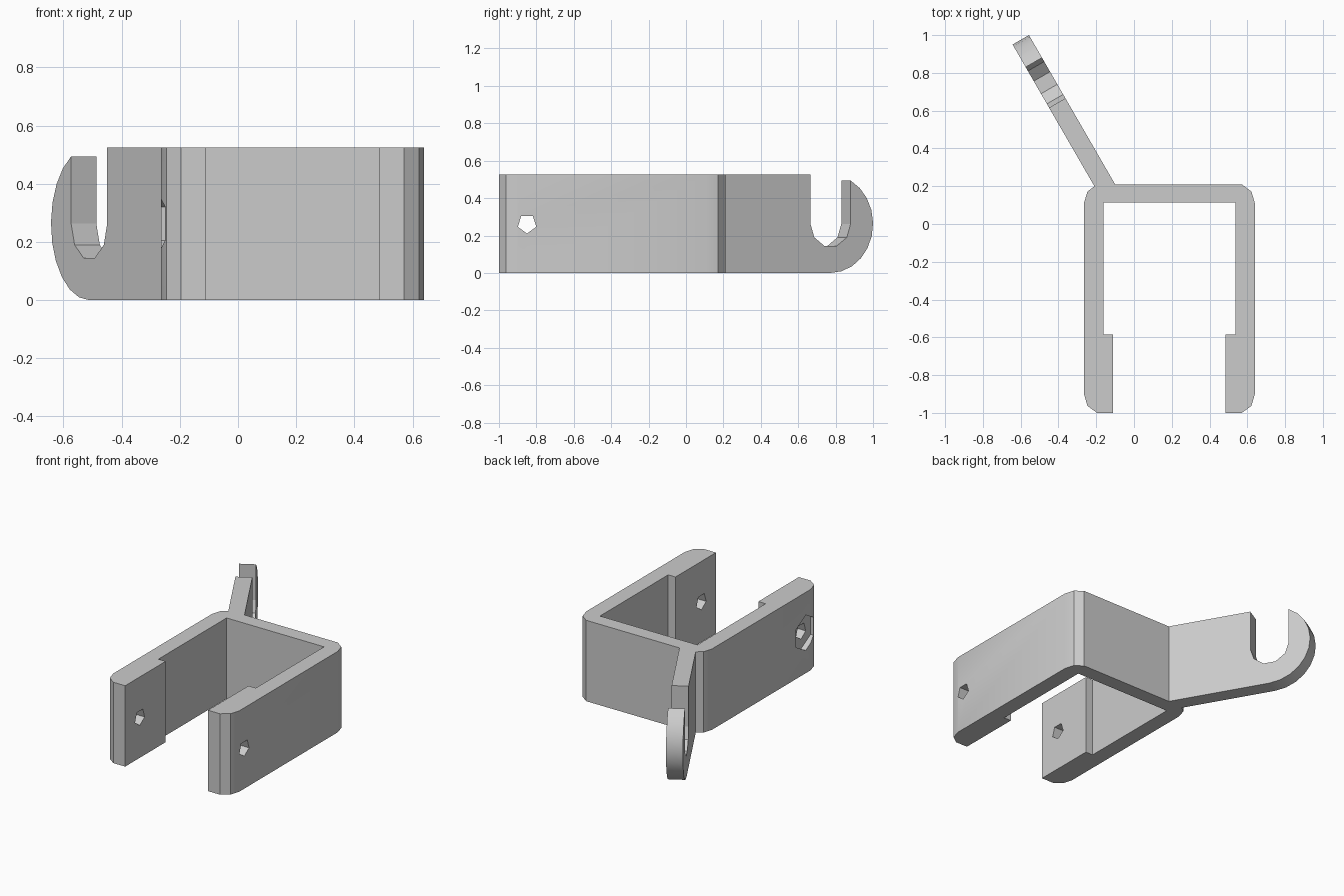
import bpy, bmesh
from math import sin, cos, radians
from mathutils import Matrix, Vector

cube = bpy.data.objects.get("Cube")
if cube:
    bpy.data.objects.remove(cube, do_unlink=True)

HEIGHT = 0.525
MID = HEIGHT / 2
CENTRE_X = 0.1875

grey = bpy.data.materials.new("plain grey")
grey.use_nodes = True
colour = (0.6, 0.6, 0.6, 1)
grey.diffuse_color = colour
grey.node_tree.nodes["Principled BSDF"].inputs["Base Color"].default_value = colour


def prism(name, profile, depth, matrix=Matrix()):
    """Extrude a flat profile along local z, then place it with a matrix."""
    bm = bmesh.new()
    face = bm.faces.new([bm.verts.new((x, y, 0)) for x, y in profile])
    ext = bmesh.ops.extrude_face_region(bm, geom=[face])
    verts = [v for v in ext["geom"] if isinstance(v, bmesh.types.BMVert)]
    bmesh.ops.translate(bm, verts=verts, vec=(0, 0, depth))
    bmesh.ops.transform(bm, matrix=matrix, verts=bm.verts)
    bmesh.ops.recalc_face_normals(bm, faces=bm.faces)
    mesh = bpy.data.meshes.new(name)
    bm.to_mesh(mesh)
    bm.free()
    mesh.materials.append(grey)
    obj = bpy.data.objects.new(name, mesh)
    bpy.context.collection.objects.link(obj)
    return obj


def arc(cx, cy, r, start, end, steps):
    angles = [radians(start + (end - start) * i / steps) for i in range(steps + 1)]
    return [(cx + r * cos(a), cy + r * sin(a)) for a in angles]


def combine(target, other, operation):
    mod = target.modifiers.new(other.name, "BOOLEAN")
    mod.operation = operation
    mod.solver = "EXACT"
    mod.object = other
    bpy.context.view_layer.objects.active = target
    bpy.ops.object.modifier_apply(modifier=mod.name)
    bpy.data.objects.remove(other, do_unlink=True)


def frame(origin, x_axis, y_axis):
    """Matrix that maps a profile's axes onto the given directions."""
    x, y = Vector(x_axis), Vector(y_axis)
    m = Matrix((x, y, x.cross(y))).transposed().to_4x4()
    m.translation = origin
    return m


# U-shaped clamp: half outline from back centre to inner back, then mirrored
half = [(0.383, 0.21), (0.434, 0.172), (0.4525, 0.11),
        (0.4525, -0.9), (0.434, -0.963), (0.383, -1),
        (0.2975, -1), (0.2975, -0.585), (0.35, -0.585), (0.35, 0.115)]
outline = [(CENTRE_X + x, y) for x, y in half]
outline += [(CENTRE_X - x, y) for x, y in reversed(half)]
clamp = prism("clamp_bracket", outline, HEIGHT)

# Slanted arm ending in an upright open hook
slot_s, slot_r, hook_r = 0.65, 0.124, MID
hook = [(0, 0)]
hook += arc(slot_s, MID, hook_r, -90, 61.8, 10)
hook += arc(slot_s, MID, slot_r, 0, -180, 5)
hook += [(slot_s - slot_r, HEIGHT), (0, HEIGHT)]
along = (-sin(radians(30)), cos(radians(30)), 0)
placed = frame((-0.1, 0.21, 0), along, (0, 0, 1))
side = placed.col[2].to_3d()
if side.x > 0:
    placed.translation -= side * 0.1
arm = prism("hook_arm", hook, 0.1, placed)
combine(clamp, arm, "UNION")

# Five-sided bolt hole through both jaws
bolt = prism("bolt_cutter", arc(0, 0, 0.052, -90, 198, 4), 2,
             frame((-1, -0.85, MID), (0, 1, 0), (0, 0, 1)))
combine(clamp, bolt, "DIFFERENCE")

# Shallow six-sided nut pocket outside the hook-side jaw
nut = prism("nut_cutter", arc(0, 0, 0.115, 30, 330, 5), 0.2,
            frame((-0.43, -0.85, MID), (0, 1, 0), (0, 0, 1)))
combine(clamp, nut, "DIFFERENCE")

bpy.ops.object.select_all(action="DESELECT")
clamp.select_set(True)
bpy.context.view_layer.objects.active = clamp
bpy.ops.object.shade_smooth_by_angle(angle=radians(17))
